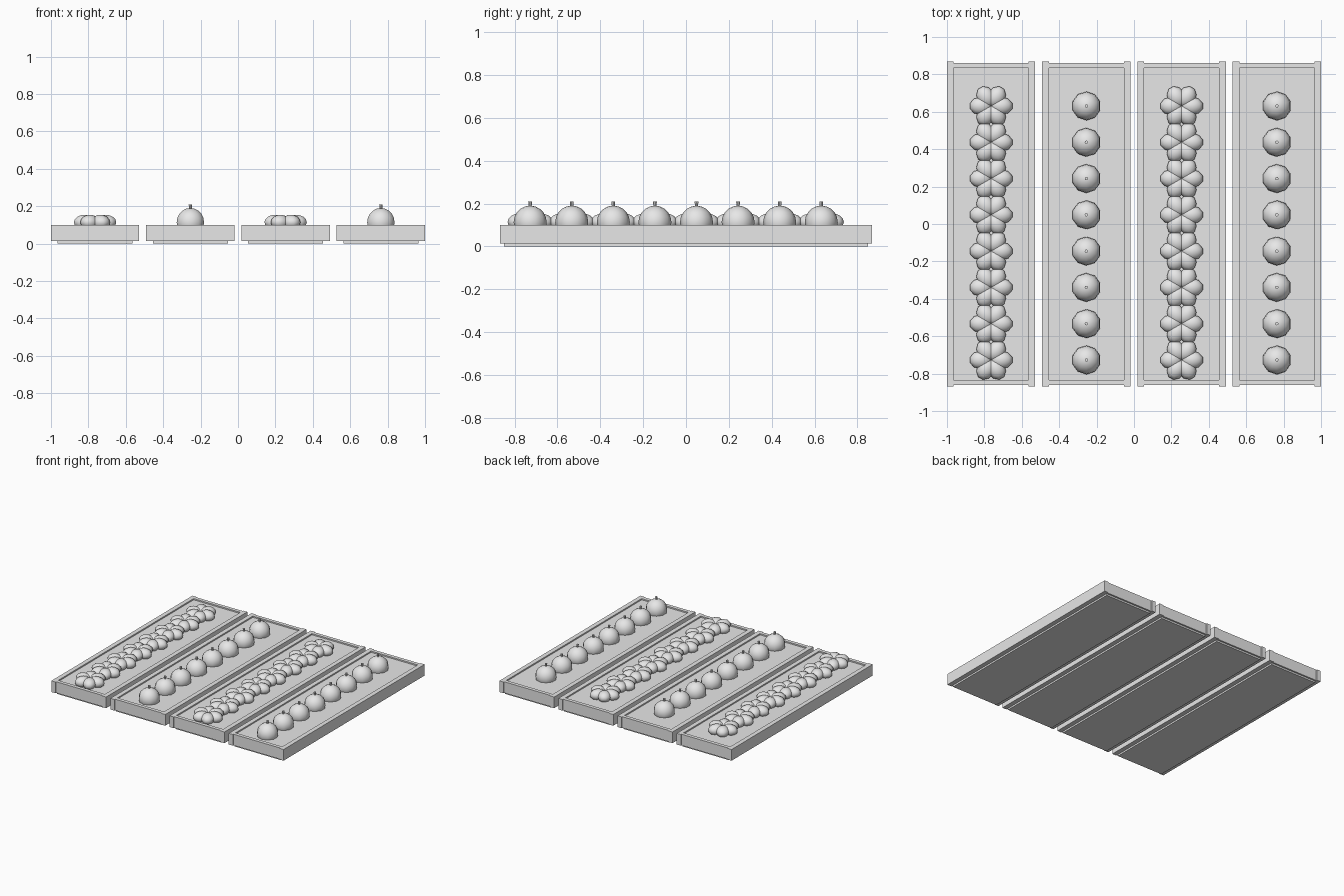
import bpy, bmesh, math
from mathutils import Matrix, Vector

cube = bpy.data.objects.get("Cube")
if cube:
    bpy.data.objects.remove(cube, do_unlink=True)

grey = bpy.data.materials.new("plain grey")
grey.use_nodes = True
grey.diffuse_color = (0.8, 0.8, 0.8, 1)
grey.node_tree.nodes["Principled BSDF"].inputs["Base Color"].default_value = (0.8, 0.8, 0.8, 1)


def finish(bm, name, smooth=False):
    mesh = bpy.data.meshes.new(name)
    for f in bm.faces:
        f.smooth = smooth
    bm.to_mesh(mesh)
    bm.free()
    mesh.materials.append(grey)
    return mesh


def place(mesh, name, x=0, y=0, z=0):
    ob = bpy.data.objects.new(name, mesh)
    ob.location = (x, y, z)
    bpy.context.collection.objects.link(ob)
    return ob


def add_box(bm, x0, x1, y0, y1, z0, z1):
    size = Matrix.Diagonal((x1 - x0, y1 - y0, z1 - z0, 1))
    mid = Vector((x0 + x1, y0 + y1, z0 + z1)) / 2
    bmesh.ops.create_cube(bm, size=1, matrix=Matrix.Translation(mid) @ size)


HALF_W, HALF_L, RIM, BASE, TOP = 0.236, 0.868, 0.035, 0.013, 0.1

# Planter frame: long sides run past the end boards at each corner
bm = bmesh.new()
for s in (-1, 1):
    xs = sorted((s * HALF_W, s * (HALF_W - RIM)))
    add_box(bm, *xs, -HALF_L, HALF_L, BASE, TOP)
    ys = sorted((s * (HALF_L - 0.007), s * (HALF_L - RIM)))
    add_box(bm, RIM - HALF_W, HALF_W - RIM, *ys, BASE, TOP)
frame_mesh = finish(bm, "planter_frame")

# Soil bed, which also shows below the frame
bm = bmesh.new()
add_box(bm, RIM - HALF_W, HALF_W - RIM, -0.848, 0.848, 0, 0.09)
soil_mesh = finish(bm, "soil_bed")

# Pumpkin: six flattened lobes in a ring
bm = bmesh.new()
for i in range(6):
    m = (Matrix.Rotation(i * math.pi / 3, 4, "Z") @ Matrix.Translation((0.056, 0, 0))
         @ Matrix.Diagonal((0.06, 0.048, 0.04, 1)))
    bmesh.ops.create_uvsphere(bm, u_segments=10, v_segments=8, radius=1, matrix=m)
pumpkin_mesh = finish(bm, "pumpkin", True)

# Round fruit and its stem
bm = bmesh.new()
bmesh.ops.create_uvsphere(bm, u_segments=10, v_segments=10, radius=0.077)
fruit_mesh = finish(bm, "round_fruit", True)
bm = bmesh.new()
bmesh.ops.create_cone(bm, cap_ends=True, segments=8, radius1=0.006, radius2=0.009,
                      depth=0.034)
stem_mesh = finish(bm, "fruit_stem")

# Four planters, alternating crops, eight plants each
for n in range(4):
    x = -0.764 + n * 0.5093
    place(frame_mesh, f"planter_frame_{n + 1}", x)
    place(soil_mesh, f"soil_bed_{n + 1}", x)
    for k in range(8):
        y = 0.631 - k * 0.194
        tag = f"{n + 1}_{k + 1}"
        if n % 2 == 0:
            place(pumpkin_mesh, f"pumpkin_{tag}", x, y, 0.114)
        else:
            place(fruit_mesh, f"round_fruit_{tag}", x, y, 0.113)
            place(stem_mesh, f"fruit_stem_{tag}", x, y, 0.192)
